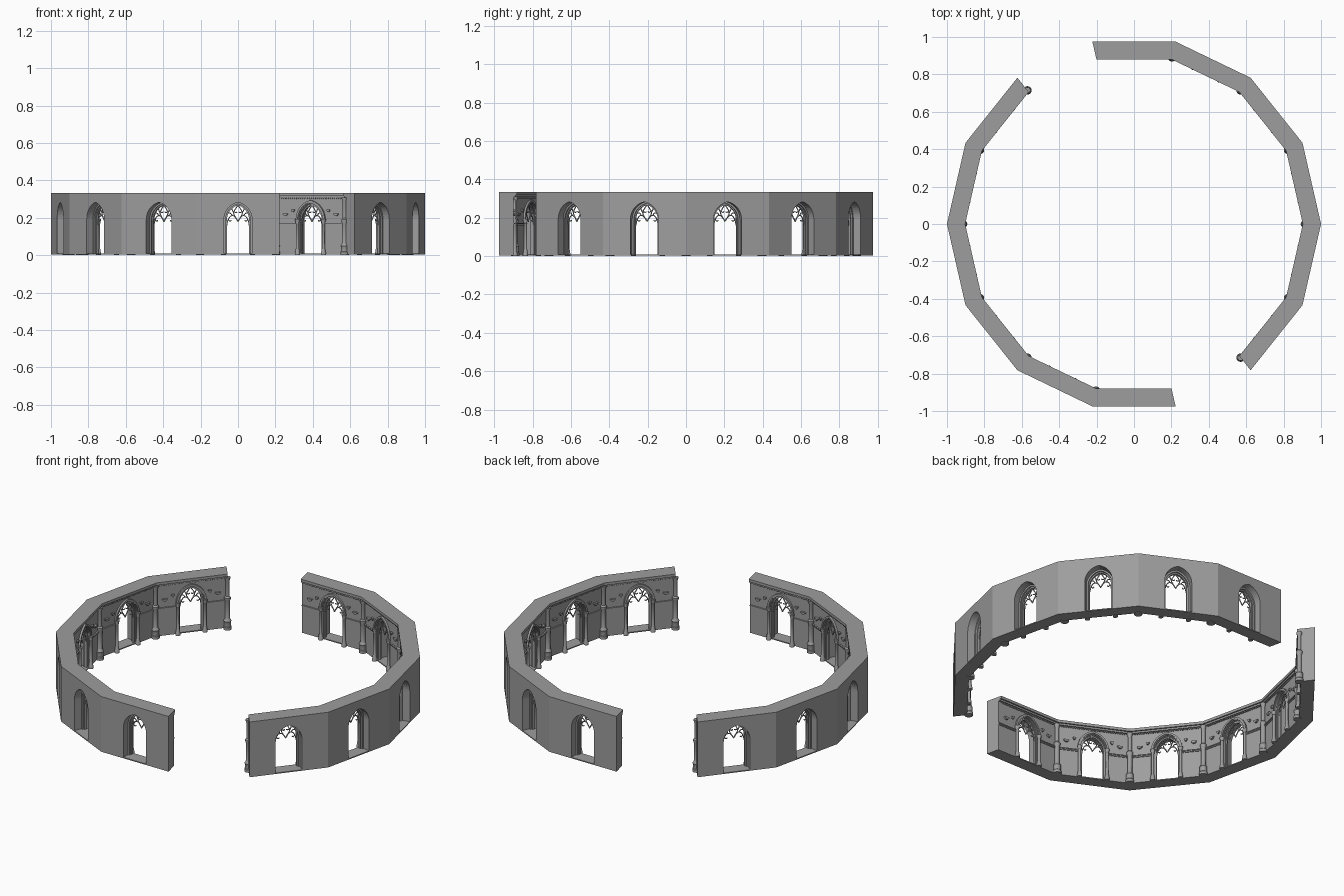
import bpy, bmesh, math
from mathutils import Matrix

cube = bpy.data.objects.get("Cube")
if cube:
    bpy.data.objects.remove(cube)

SIDES = 14
STEP = 2 * math.pi / SIDES
TAN = math.tan(STEP / 2)
OUTER = math.cos(STEP / 2)       # distance of the outer wall face from the centre
INNER = 0.90                     # recessed inner wall face
TOP, BASE = 0.333, 0.003
SPRING, OFFSET = 0.19, 0.02      # arch springing height and arc centre offset
EDGE = 1.0                       # marks a point lying on the mitred bay end

stone = bpy.data.materials.new("grey stone")
stone.use_nodes = True
GREY = (0.34, 0.34, 0.34, 1)
stone.diffuse_color = GREY
bsdf = stone.node_tree.nodes["Principled BSDF"]
bsdf.inputs["Base Color"].default_value = GREY
bsdf.inputs["Roughness"].default_value = 0.9


def add_slab(bm, outline, w0, w1):
    """Extrude a (u, z) outline radially from w0 to w1; edge points follow the mitre."""
    rings = []
    for w in (w0, w1):
        rings.append([bm.verts.new((w, math.copysign(w * TAN, u) if abs(u) == EDGE else u, z))
                      for u, z in outline])
    a, b = rings
    bm.faces.new(a)
    bm.faces.new(b[::-1])
    n = len(outline)
    for i in range(n):
        j = (i + 1) % n
        bm.faces.new((a[i], b[i], b[j], a[j]))


def add_lathe(bm, profile, x, y, sides):
    """Turn a (radius, z) profile about a vertical axis."""
    rings = [[bm.verts.new((x + r * math.cos(2 * math.pi * i / sides),
                            y + r * math.sin(2 * math.pi * i / sides), z))
              for i in range(sides)] for r, z in profile]
    for low, high in zip(rings, rings[1:]):
        for i in range(sides):
            j = (i + 1) % sides
            bm.faces.new((low[i], low[j], high[j], high[i]))
    bm.faces.new(rings[0][::-1])
    bm.faces.new(rings[-1])


def rect(u0, u1, z0, z1):
    return [(u0, z0), (u1, z0), (u1, z1), (u0, z1)]


def arch(half, bottom=BASE, n=10):
    """Pointed arch line from the right foot over the apex to the left foot."""
    r = half + OFFSET
    end = math.acos(OFFSET / r)
    right = [(r * math.cos(end * i / n) - OFFSET, SPRING + r * math.sin(end * i / n))
             for i in range(n)]
    apex = [(0, SPRING + r * math.sin(end))]
    left = [(-u, z) for u, z in reversed(right)]
    return [(half, bottom)] + right + apex + left + [(-half, bottom)]


def band(outer, inner, bottom=BASE):
    return arch(outer, bottom) + arch(inner, bottom)[::-1]


def mesh_from(name, bm):
    bmesh.ops.recalc_face_normals(bm, faces=bm.faces)
    me = bpy.data.meshes.new(name)
    bm.to_mesh(me)
    bm.free()
    me.materials.append(stone)
    return me


def slabs(name, items):
    bm = bmesh.new()
    for outline, w0, w1 in items:
        add_slab(bm, outline, w0, w1)
    return mesh_from(name, bm)


def wall_outline(half):
    return [(EDGE, BASE), (EDGE, TOP), (-EDGE, TOP), (-EDGE, BASE)] + arch(half)[::-1]


def tracery_mesh():
    """Hanging tracery ribs in the arch head, mirrored about the middle."""
    paths = [
        [(0.060, 0.160), (0.051, 0.194), (0.031, 0.212), (0.012, 0.200), (0, 0.180)],
        [(0, 0.180), (0.014, 0.204), (0.023, 0.226), (0.014, 0.247), (0, 0.267)],
        [(0.031, 0.212), (0.040, 0.224), (0.050, 0.225)],
        [(0.023, 0.226), (0.030, 0.240), (0.034, 0.250)],
        [(0.052, 0.190), (0.043, 0.182), (0.036, 0.187)],
        [(0.020, 0.232), (0.010, 0.228), (0.004, 0.232)],
    ]
    cu = bpy.data.curves.new("tracery_curve", "CURVE")
    cu.dimensions = "3D"
    cu.bevel_depth = 0.003
    cu.bevel_resolution = 1
    cu.resolution_u = 4
    cu.use_fill_caps = True
    for path in paths:
        for side in (1, -1):
            sp = cu.splines.new("BEZIER")
            sp.bezier_points.add(len(path) - 1)
            for p, (u, z) in zip(sp.bezier_points, path):
                p.co = (0.912, side * u, z)
                p.handle_left_type = p.handle_right_type = "AUTO"
    temp = bpy.data.objects.new("tracery_helper", cu)
    bpy.context.collection.objects.link(temp)
    bpy.context.view_layer.update()
    me = bpy.data.meshes.new_from_object(
        temp.evaluated_get(bpy.context.evaluated_depsgraph_get()))
    bpy.data.objects.remove(temp)
    me.materials.clear()
    me.materials.append(stone)
    return me


# Wall with outer reveal, threshold and stepped inner window frame
wall = slabs("wall", [
    (wall_outline(0.075), INNER, OUTER),
    (rect(-0.075, 0.075, BASE, 0.009), INNER, OUTER)])
frame = slabs("window_frame", [
    (band(0.0755, 0.066), 0.902, 0.932),
    (band(0.067, 0.059), 0.907, 0.922)])

# Cornice with two steps and a row of small blocks
blocks = [(rect(u - 0.003, u + 0.003, 0.301, 0.307), 0.893, INNER + 0.001)
          for u in [0.0125 * i for i in range(-14, 15)]]
cornice = slabs("cornice", [
    (rect(-EDGE, EDGE, 0.317, TOP), 0.88, INNER),
    (rect(-EDGE, EDGE, 0.307, 0.317), 0.888, INNER)] + blocks)

# Raised moulding over the window
hood = slabs("window_hood", [
    (band(0.086, 0.075, SPRING - 0.002), 0.889, INNER + 0.001),
    (band(0.079, 0.070, SPRING - 0.002), 0.894, INNER + 0.006)])

# String course on both sides of the window
string_course = slabs("string_course", [
    (rect(*sorted((s * 0.086, s * EDGE)), z0, z1), w, INNER)
    for s in (1, -1) for z0, z1, w in ((0.166, 0.172, 0.892), (0.160, 0.166, 0.896))])


def corbel(u, z, half):
    return [(u - half, z + 0.006), (u - half * 0.9, z), (u - half * 0.3, z - 0.008),
            (u + half * 0.3, z - 0.008), (u + half * 0.9, z), (u + half, z + 0.006)]


# Small carved brackets on the upper wall
brackets = slabs("wall_brackets", [
    (corbel(s * u, z, h), 0.889, INNER + 0.001)
    for s in (1, -1) for u, z, h in ((0.15, 0.218, 0.015), (0.105, 0.238, 0.009))])

# Slim columns beside the window
bm = bmesh.new()
for s in (1, -1):
    add_lathe(bm, [(0.014, 0), (0.014, 0.014), (0.011, 0.02), (0.011, 0.03), (0.008, 0.036),
                   (0.008, 0.168), (0.010, 0.171), (0.009, 0.175), (0.013, 0.186),
                   (0.013, 0.193)], 0.892, s * 0.077, 12)
jamb_columns = mesh_from("window_columns", bm)

# Tall column at the start corner of each bay
bm = bmesh.new()
add_lathe(bm, [(0.023, 0), (0.023, 0.016), (0.020, 0.02), (0.020, 0.046), (0.022, 0.05),
               (0.015, 0.062), (0.0135, 0.066), (0.0135, 0.168), (0.018, 0.18),
               (0.018, 0.19), (0.011, 0.198), (0.011, 0.288), (0.016, 0.304),
               (0.016, 0.31)], 0.914, 0, 12)
corner_column = mesh_from("corner_column", bm)

parts = [wall, frame, cornice, hood, string_course, brackets, jamb_columns, tracery_mesh()]
parts[-1].name = "window_tracery"
smooth = {"window_hood", "window_columns", "corner_column", "window_tracery", "window_frame"}


def place(me, angle, number):
    ob = bpy.data.objects.new(f"{me.name}_{number}", me)
    bpy.context.collection.objects.link(ob)
    ob.matrix_world = Matrix.Rotation(angle, 4, "Z")
    if me.name in smooth and me.users == 1:
        bpy.ops.object.select_all(action="DESELECT")
        ob.select_set(True)
        bpy.context.view_layer.objects.active = ob
        bpy.ops.object.shade_smooth_by_angle(angle=math.radians(35))


# Ring of bays, leaving two opposite gaps
for k in range(SIDES):
    if k in (4, 11):
        continue
    for me in parts:
        place(me, (k + 0.5) * STEP, k + 1)
    place(corner_column, k * STEP, k + 1)
